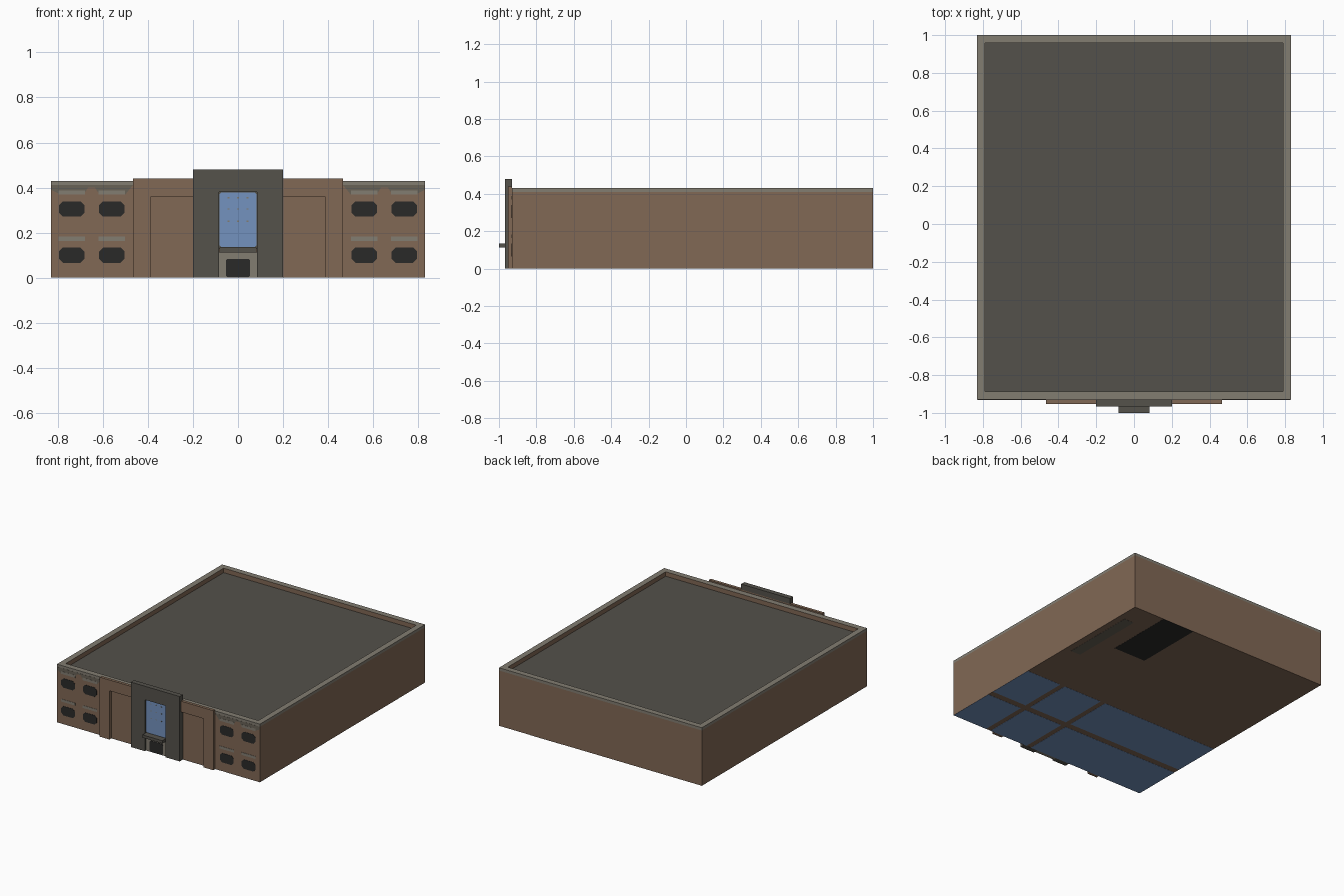
import bpy, bmesh

if "Cube" in bpy.data.objects:
    bpy.data.objects.remove(bpy.data.objects["Cube"])


def material(name, rgb):
    m = bpy.data.materials.new(name)
    m.diffuse_color = (*rgb, 1)
    m.use_nodes = True
    m.node_tree.nodes["Principled BSDF"].inputs["Base Color"].default_value = m.diffuse_color
    return m


BRICK = material("brown_brick", (0.22, 0.138, 0.09))
TRIM = material("pale_stone", (0.225, 0.205, 0.167))
WORN = material("weathered_stone", (0.14, 0.122, 0.094))
ROOF = material("roof_grey", (0.088, 0.082, 0.069))
DARK = material("pylon_grey", (0.09, 0.084, 0.071))
BLUE = material("blue_glass", (0.175, 0.29, 0.52))
BLACK = material("dark_window", (0.023, 0.023, 0.022))


def finish(name, bm, mats):
    bmesh.ops.recalc_face_normals(bm, faces=bm.faces)
    me = bpy.data.meshes.new(name)
    bm.to_mesh(me)
    bm.free()
    for m in mats:
        me.materials.append(m)
    ob = bpy.data.objects.new(name, me)
    bpy.context.collection.objects.link(ob)
    return ob


def prism(name, pts, y0, y1, mat):
    """Extrude an outline in x, z from y0 to y1."""
    bm = bmesh.new()
    f = bm.faces.new([bm.verts.new((x, y0, z)) for x, z in pts])
    new = bmesh.ops.extrude_face_region(bm, geom=[f])["geom"]
    for v in new:
        if isinstance(v, bmesh.types.BMVert):
            v.co.y = y1
    return finish(name, bm, [mat])


def box(name, x0, x1, y0, y1, z0, z1, mat):
    return prism(name, [(x0, z0), (x1, z0), (x1, z1), (x0, z1)], y0, y1, mat)


def chamfered(name, cx, cz, w, h, c, y0, y1, mat):
    a, b = w / 2, h / 2
    o = [(-a + c, -b), (a - c, -b), (a, -b + c), (a, b - c),
         (a - c, b), (-a + c, b), (-a, b - c), (-a, -b + c)]
    return prism(name, [(cx + x, cz + z) for x, z in o], y0, y1, mat)


WALL = -0.93

# Main block with stone parapet edge and sunken roof
bm = bmesh.new()
bmesh.ops.create_cube(bm, size=1)
for v in bm.verts:
    v.co = (v.co.x * 1.66, 0.035 + v.co.y * 1.93, 0.001 if v.co.z < 0 else 0.43)
top = max(bm.faces, key=lambda f: f.calc_center_median().z)
bmesh.ops.inset_region(bm, faces=[top], thickness=0.06)
new = bmesh.ops.extrude_face_region(bm, geom=[top])["geom"]
bmesh.ops.delete(bm, geom=[top], context="FACES_ONLY")
for v in new:
    if isinstance(v, bmesh.types.BMVert):
        v.co.z = 0.397
bmesh.ops.bisect_plane(bm, geom=bm.verts[:] + bm.edges[:] + bm.faces[:],
                       plane_co=(0, 0, 0.41), plane_no=(0, 0, 1))
bm.normal_update()
for f in bm.faces:
    c = f.calc_center_median()
    if abs(f.normal.z) > 0.9 and 0.35 < c.z < 0.41:
        f.material_index = 2
    elif c.z > 0.41 and (f.normal.z > 0.9 or abs(c.x) > 0.8 or c.y > 0.97 or c.y < -0.9):
        f.material_index = 1
finish("main_block", bm, [BRICK, TRIM, ROOF])

# Brick portal frame around recessed side panels
portal = [(-0.465, 0), (-0.385, 0), (-0.385, 0.36), (0.385, 0.36),
          (0.385, 0), (0.465, 0), (0.465, 0.44), (-0.465, 0.44)]
prism("portal_frame", portal, -0.952, WALL, BRICK)

# Central pylon with tall opening
pylon = [(-0.2, 0), (-0.084, 0), (-0.084, 0.38), (0.084, 0.38),
         (0.084, 0), (0.2, 0), (0.2, 0.48), (-0.2, 0.48)]
prism("entrance_pylon", pylon, -0.967, WALL, DARK)

# Entrance glass, door and canopy
box("glass_surround", -0.084, 0.084, -0.954, WALL, 0.13, 0.38, DARK)
chamfered("entrance_glass", 0, 0.257, 0.166, 0.242, 0.008, -0.956, -0.953, BLUE)
for x in (-0.042, 0, 0.042):
    for z in (0.25, 0.305, 0.355):
        box("glass_stud", x - 0.004, x + 0.004, -0.957, -0.955, z - 0.003, z + 0.003, TRIM)
box("door_surround", -0.084, 0.084, -0.954, WALL, 0, 0.115, TRIM)
chamfered("door", 0, 0.043, 0.108, 0.082, 0.008, -0.956, -0.953, BLACK)
box("canopy", -0.081, 0.081, -1.0, WALL, 0.113, 0.134, DARK)

# Wing windows, lintels and scalloped cornice on both sides
scallop = [(0.828, 0.411), (0.828, 0.39), (0.79, 0.37), (0.685, 0.37), (0.665, 0.4),
           (0.635, 0.4), (0.615, 0.37), (0.50, 0.37), (0.466, 0.411)]
for s in (-1, 1):
    prism("cornice", [(s * x, z) for x, z in scallop], WALL - 0.001, WALL, WORN)
    for x in (0.56, 0.738):
        for z in (0.1, 0.305):
            chamfered("window", s * x, z, 0.112, 0.068, 0.017, WALL - 0.002, WALL, BLACK)
            box("lintel", s * x - 0.058, s * x + 0.058, WALL - 0.002, WALL,
                z + 0.064, z + 0.083, TRIM)

# Painted underside: blue panels, dark patch and stone strip
xs = [(-0.83, 0.14), (0.18, 0.5), (0.54, 0.83)]
for x0, x1 in xs:
    for y0, y1 in ((-0.93, -0.56), (-0.51, -0.14)):
        box("underside_panel", x0, x1, y0, y1, 0, 0.001, BLUE)
box("underside_patch", 0.31, 0.575, 0.48, 1.0, 0, 0.001, BLACK)
box("underside_strip", 0.70, 0.78, 0.26, 0.83, 0, 0.001, WORN)
